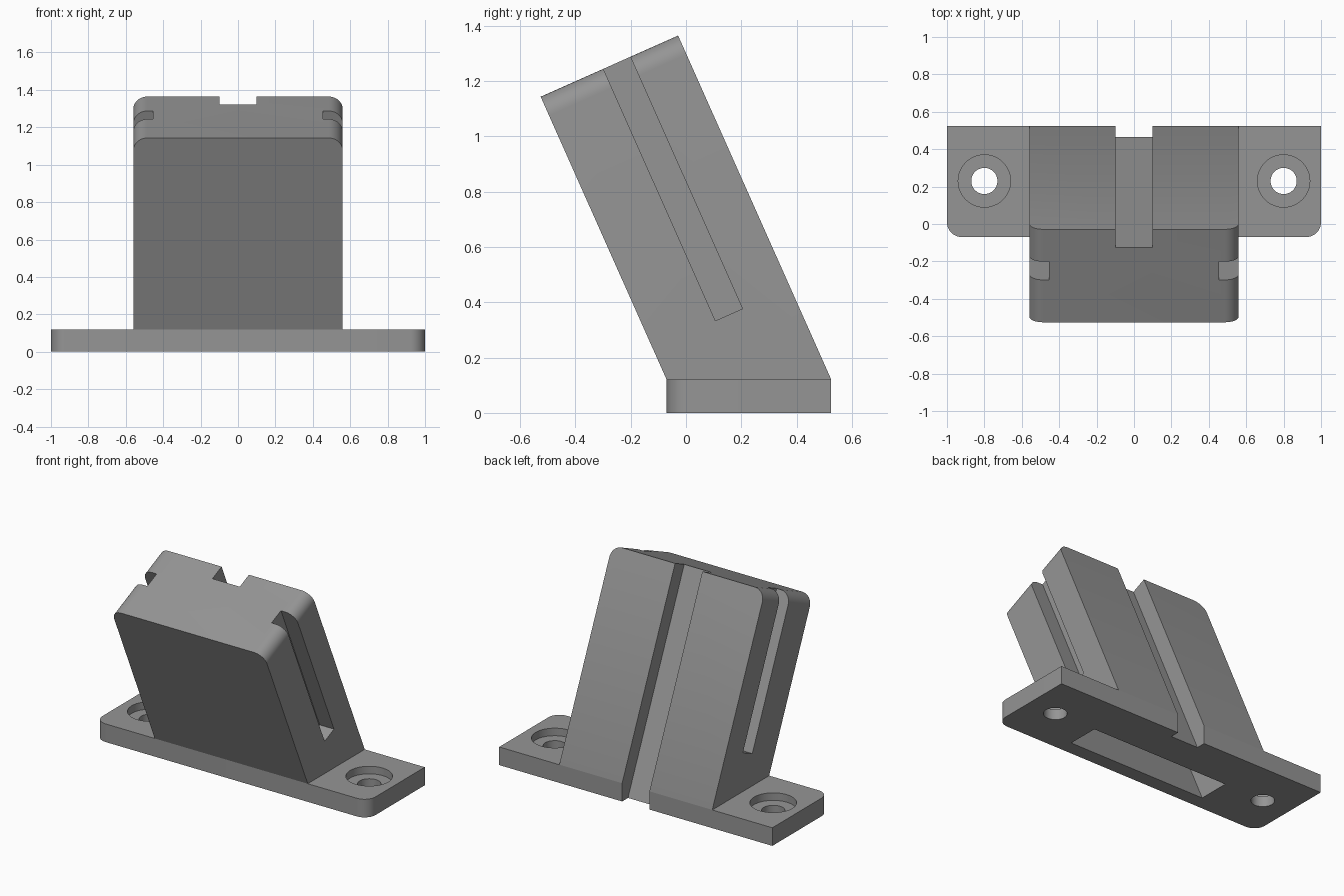
import bpy, bmesh, math
from mathutils import Matrix, Vector

if "Cube" in bpy.data.objects:
    bpy.data.objects.remove(bpy.data.objects["Cube"])

TILT = math.radians(24)
FOOT_Y, FOOT_Z = -0.07, 0.12        # front lower edge of the leaning block
BACK_Y = 0.525
HALF_W, LENGTH, THICK = 0.56, 1.12, 0.544

grey = bpy.data.materials.new("plain grey")
grey.diffuse_color = (0.30, 0.30, 0.30, 1)
grey.use_nodes = True
grey.node_tree.nodes["Principled BSDF"].inputs["Base Color"].default_value = grey.diffuse_color

# Leaning frame: local x = width, y = thickness, z = along the lean
LEAN = Matrix.Translation((0, FOOT_Y, FOOT_Z)) @ Matrix.Rotation(TILT, 4, 'X')
FLAT = Matrix.Identity(4)


def finish(name, bm, matrix=FLAT):
    bm.transform(matrix)
    bmesh.ops.recalc_face_normals(bm, faces=bm.faces)
    mesh = bpy.data.meshes.new(name)
    bm.to_mesh(mesh)
    bm.free()
    mesh.materials.append(grey)
    ob = bpy.data.objects.new(name, mesh)
    bpy.context.collection.objects.link(ob)
    return ob


def box_mesh(lo, hi):
    bm = bmesh.new()
    bmesh.ops.create_cube(bm, size=1)
    for v in bm.verts:
        v.co = [lo[i] + (v.co[i] + 0.5) * (hi[i] - lo[i]) for i in range(3)]
    return bm


def box(name, lo, hi, matrix=FLAT):
    return finish(name, box_mesh(lo, hi), matrix)


def round_edges(bm, test, radius):
    edges = [e for e in bm.edges if test(*[v.co for v in e.verts])]
    bmesh.ops.bevel(bm, geom=edges, offset=radius, segments=10,
                    profile=0.5, affect='EDGES')


def cylinder(name, x, y, z0, z1, radius):
    bm = bmesh.new()
    bmesh.ops.create_cone(bm, cap_ends=True, segments=48, radius1=radius,
                          radius2=radius, depth=z1 - z0)
    return finish(name, bm, Matrix.Translation((x, y, (z0 + z1) / 2)))


def combine(target, other, operation):
    mod = target.modifiers.new(other.name, 'BOOLEAN')
    mod.operation, mod.solver, mod.object = operation, 'EXACT', other
    bpy.context.view_layer.objects.active = target
    bpy.ops.object.modifier_apply(modifier=mod.name)
    bpy.data.objects.remove(other, do_unlink=True)


# Base plate with rounded front corners
bm = box_mesh((-1, FOOT_Y, 0), (1, BACK_Y, FOOT_Z))
round_edges(bm, lambda a, b: a.y < 0 and b.y < 0 and abs(a.z - b.z) > 0.1, 0.08)
stand = finish("stand", bm)

# Leaning block with rounded upper corners, trimmed to sit inside the base
bm = box_mesh((-HALF_W, 0, -0.5), (HALF_W, THICK, LENGTH))
round_edges(bm, lambda a, b: a.z > 1 and b.z > 1 and abs(a.y - b.y) > 0.1, 0.075)
bm.transform(LEAN)
for point, normal in (((0, 0, 0.06), (0, 0, -1)), ((0, BACK_Y, 0), (0, 1, 0))):
    cut = bmesh.ops.bisect_plane(bm, geom=bm.verts[:] + bm.edges[:] + bm.faces[:],
                                 plane_co=Vector(point), plane_no=Vector(normal),
                                 clear_outer=True)
    rim = [g for g in cut["geom_cut"] if isinstance(g, bmesh.types.BMEdge)]
    if rim:
        bmesh.ops.contextual_create(bm, geom=rim)
combine(stand, finish("leaning_block", bm), 'UNION')

# Back groove, running down through the base
combine(stand, box("back_groove", (-0.1, THICK - 0.105, -0.5),
                   (0.1, THICK + 0.3, LENGTH + 0.2), LEAN), 'DIFFERENCE')

# Leaning cavity opening underneath
combine(stand, box("cavity", (-0.505, 0.038, -0.5),
                   (0.505, 0.232, LENGTH - 0.06), LEAN), 'DIFFERENCE')

# Side slots and counterbored screw holes
for s in (-1, 1):
    xs = sorted((s * 0.455, s * 0.7))
    combine(stand, box("side_slot", (xs[0], 0.248, 0.123),
                       (xs[1], 0.355, LENGTH + 0.2), LEAN), 'DIFFERENCE')
    combine(stand, cylinder("screw_hole", s * 0.8, 0.23, -0.1, 0.2, 0.07), 'DIFFERENCE')
    combine(stand, cylinder("counterbore", s * 0.8, 0.23, 0.07, 0.2, 0.14), 'DIFFERENCE')

# Smooth the rounds, keep the edges sharp
bpy.ops.object.select_all(action='DESELECT')
stand.select_set(True)
bpy.context.view_layer.objects.active = stand
bpy.ops.object.shade_smooth_by_angle(angle=math.radians(30))
